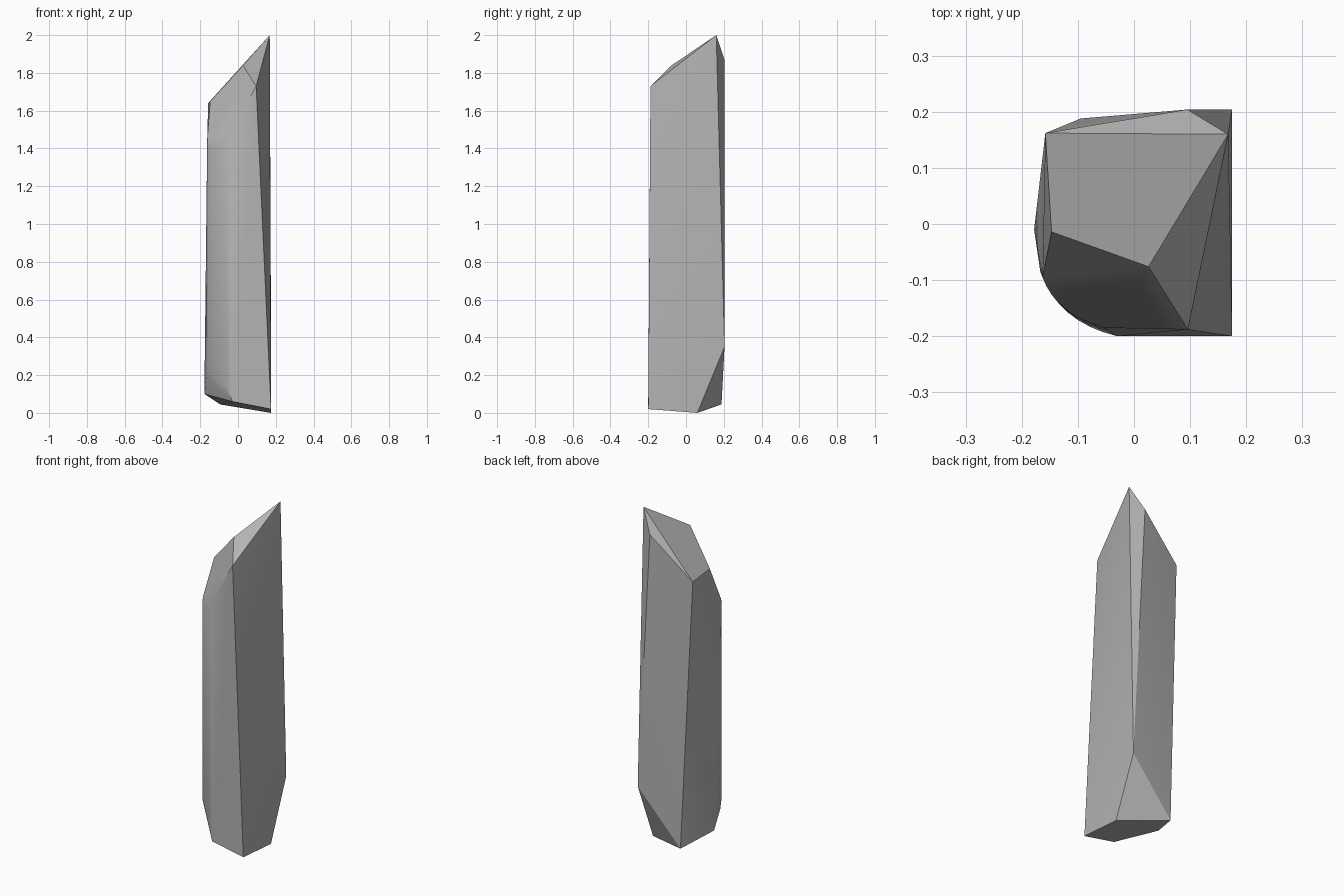
import bpy, bmesh, math
from mathutils import Vector

cube = bpy.data.objects.get("Cube")
if cube:
    bpy.data.objects.remove(cube, do_unlink=True)


def arc(start, control, end, steps=8):
    """Rounded run of points between two corners."""
    a, c, b = Vector(start), Vector(control), Vector(end)
    ts = [i / steps for i in range(steps + 1)]
    return [a * (1 - t) ** 2 + c * 2 * t * (1 - t) + b * t * t for t in ts]


# Slanted pointed top
top = [(.168, .16, 2), (.096, -.188, 1.73), (.026, -.076, 1.84),
       (-.147, -.014, 1.65), (-.158, .162, 1.64), (.095, .204, 1.87)]
# Chipped base
base = [(.175, -.2, .02), (.175, .06, 0), (.175, .204, .35),
        (-.095, .188, .045), (-.178, -.01, .1)]
# Rounded front corner, ending in a chip at both ends
corner = arc((-.163, -.095, 1.446), (-.14, -.16, 1.349), (-.053, -.185, 1.458))
corner += arc((-.167, -.085, .2), (-.135, -.175, .37), (-.03, -.2, .06))

bm = bmesh.new()
for p in top + base + corner:
    bm.verts.new(p)
hull = bmesh.ops.convex_hull(bm, input=bm.verts)
spare = {g for g in hull["geom_interior"] + hull["geom_unused"]
         if isinstance(g, bmesh.types.BMVert)}
bmesh.ops.delete(bm, geom=list(spare), context="VERTS")
bmesh.ops.dissolve_limit(bm, angle_limit=math.radians(1),
                         verts=bm.verts, edges=bm.edges)
bmesh.ops.recalc_face_normals(bm, faces=bm.faces)
mesh = bpy.data.meshes.new("stone_shard")
bm.to_mesh(mesh)
bm.free()

# Plain grey stone
stone = bpy.data.materials.new("grey_stone")
stone.use_nodes = True
colour = (.45, .45, .45, 1)
stone.diffuse_color = colour
stone.node_tree.nodes["Principled BSDF"].inputs["Base Color"].default_value = colour
mesh.materials.append(stone)

shard = bpy.data.objects.new("stone_shard", mesh)
bpy.context.collection.objects.link(shard)
bpy.ops.object.select_all(action="DESELECT")
shard.select_set(True)
bpy.context.view_layer.objects.active = shard
bpy.ops.object.shade_smooth_by_angle(angle=math.radians(30))
